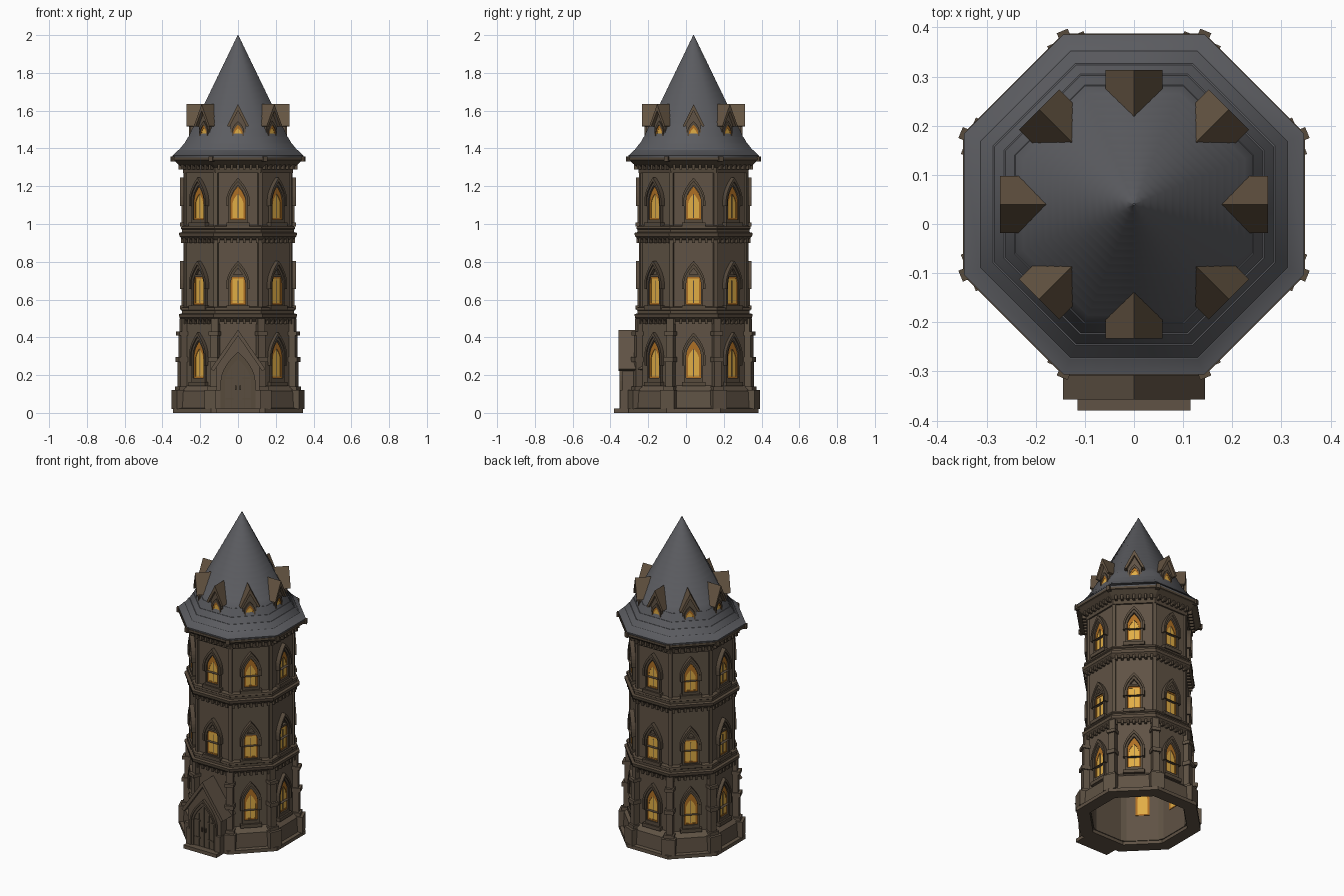
import bpy, bmesh, math
from mathutils import Matrix, Vector

if "Cube" in bpy.data.objects:
    bpy.data.objects.remove(bpy.data.objects["Cube"])

SIDE = math.pi / 4
TAN = math.tan(SIDE / 2)
CENTRE = Matrix.Translation((0, 0.04, 0))


def material(name, r, g, b):
    m = bpy.data.materials.new(name)
    m.use_nodes = True
    m.diffuse_color = (r, g, b, 1)
    m.node_tree.nodes["Principled BSDF"].inputs["Base Color"].default_value = (r, g, b, 1)
    return m


STONE = material("brown stone", 0.115, 0.085, 0.058)
TRIM = material("carved stone trim", 0.095, 0.069, 0.046)
SLATE = material("grey slate", 0.105, 0.107, 0.118)
WOOD = material("weathered wood", 0.13, 0.09, 0.055)
DOOR = material("door wood", 0.10, 0.075, 0.05)
AMBER = material("amber glow", 0.42, 0.16, 0.018)
GLOW = material("yellow glow", 0.75, 0.42, 0.06)


def facing(k):
    """Frame whose -y axis points out of tower side k."""
    return CENTRE @ Matrix.Rotation(k * SIDE, 4, "Z")


def finish(name, bm, mat, smooth=None):
    bmesh.ops.recalc_face_normals(bm, faces=bm.faces)
    mesh = bpy.data.meshes.new(name)
    bm.to_mesh(mesh)
    bm.free()
    mesh.materials.append(mat)
    ob = bpy.data.objects.new(name, mesh)
    bpy.context.collection.objects.link(ob)
    if smooth:
        bpy.ops.object.select_all(action="DESELECT")
        ob.select_set(True)
        bpy.context.view_layer.objects.active = ob
        bpy.ops.object.shade_smooth_by_angle(angle=math.radians(smooth))


def lathe(bm, profile, closed=True):
    """Sweep (apothem, z) points round the octagon."""
    rings = []
    for a, z in profile:
        rad = a / math.cos(SIDE / 2)
        rings.append([bm.verts.new(CENTRE @ Vector((rad * math.cos(SIDE * (k + .5)),
                      rad * math.sin(SIDE * (k + .5)), z))) for k in range(8)])
    pairs = list(zip(rings, rings[1:] + rings[:1]))
    for lo, hi in pairs if closed else pairs[:-1]:
        for k in range(8):
            j = (k + 1) % 8
            bm.faces.new((lo[k], lo[j], hi[j], hi[k]))


def prism(bm, pts, r0, r1, M):
    """Extrude an (x, z) outline outward from r0 to r1."""
    a = [bm.verts.new(M @ Vector((x, -r0, z))) for x, z in pts]
    b = [bm.verts.new(M @ Vector((x, -r1, z))) for x, z in pts]
    bm.faces.new(a)
    bm.faces.new(b[::-1])
    for i in range(len(pts)):
        bm.faces.new((a[i], a[i - 1], b[i - 1], b[i]))


def surround(bm, outer, inner, r0, r1, M):
    """Flat frame between two matching outlines."""
    loops = [[bm.verts.new(M @ Vector((x, -r, z))) for x, z in pts]
             for pts, r in ((outer, r0), (outer, r1), (inner, r1), (inner, r0))]
    for a, b in zip(loops, loops[1:] + loops[:1]):
        for i in range(len(a)):
            bm.faces.new((a[i], a[i - 1], b[i - 1], b[i]))


def box(bm, x0, x1, r0, r1, z0, z1, M):
    prism(bm, [(x0, z0), (x1, z0), (x1, z1), (x0, z1)], r0, r1, M)


def arch(w, z0, spring, apex, n=6):
    """Pointed arch outline."""
    rise = [(w * (1 - (i / n) ** 1.8), spring + (apex - spring) * i / n) for i in range(n)]
    return [(-w, z0), (w, z0)] + rise + [(0, apex)] + [(-x, z) for x, z in rise[::-1]]


# Hollow wall, open at the bottom
bm = bmesh.new()
lathe(bm, [(.285, .02), (.285, .5), (.28, .54), (.28, 1.32), (.265, 1.32), (.265, .02)])
finish("tower_wall", bm, STONE)

# Plinth with weathered top
bm = bmesh.new()
lathe(bm, [(.345, 0), (.345, .022), (.325, .026), (.32, .115), (.287, .145), (.27, .145), (.27, 0)])
finish("plinth", bm, STONE)

# String courses and cornice
bm = bmesh.new()
for z in (.505, .935):
    lathe(bm, [(.275, z - .02), (.29, z - .02), (.31, z), (.313, z + .018), (.297, z + .022),
               (.297, z + .036), (.303, z + .04), (.3, z + .052), (.275, z + .06)])
lathe(bm, [(.27, 1.27), (.29, 1.27), (.294, 1.3), (.315, 1.315), (.338, 1.335), (.348, 1.338),
           (.348, 1.352), (.27, 1.352)])
finish("string_courses", bm, TRIM)

# Small brackets below every course, and eave corner knobs
bm = bmesh.new()
for k in range(8):
    for z, r, h in ((.47, .302, .026), (.9, .302, .026), (1.288, .316, .036)):
        for i in range(-3, 4):
            box(bm, i * .034 - .007, i * .034 + .007, .275, r, z, z + h, facing(k))
    box(bm, -.012, .012, .35, .382, 1.33, 1.358, facing(k + .5))
finish("brackets", bm, TRIM)

# Corner buttresses on the ground floor
bm = bmesh.new()
for k in range(8):
    M = facing(k + .5)
    for w, r, z0, z1 in ((.04, .365, .02, .12), (.03, .348, .12, .14), (.02, .338, .14, .27),
                         (.027, .348, .27, .295), (.02, .334, .295, .41), (.027, .345, .41, .43)):
        box(bm, -w, w, .28, r, z0, z1, M)
    box(bm, -.02, .02, .28, .328, .43, .5, M)
    box(bm, -.011, .011, .28, .309, .54, .92, M)
    box(bm, -.011, .011, .28, .309, .99, 1.28, M)
finish("corner_buttresses", bm, STONE)

# Windows: hood, inner frame, glowing reveal and pane
hood, reveal, pane = bmesh.new(), bmesh.new(), bmesh.new()
FLOORS = (("arched", .15, .185, .36), ("square", .555, .575, .72), ("arched", .995, .025 + 1, 1.18))
for k in range(8):
    M = facing(k)
    for kind, sill, low, top in FLOORS:
        if k == 0 and sill < .5:
            continue
        head = .425 if sill < .5 else sill + .25
        spring = head - .12
        surround(hood, arch(.062, sill + .1, spring, head), arch(.051, sill + .1, spring, head - .02),
                 .275, .306, M)
        surround(hood, arch(.051, sill, spring, head - .02), arch(.039, low, spring, head - .04),
                 .275, .298, M)
        box(hood, -.062, .062, .275, .308, sill - .008, sill + .014, M)
        if kind == "arched":
            glass, core = arch(.039, low, spring, top + .02), arch(.029, low + .008, spring - .02, top - .02)
        else:
            glass, core = arch(.039, low, top, top + .001), arch(.03, low + .008, top - .01, top - .009)
            box(hood, -.039, .039, .275, .296, top, top + .012, M)
        surround(reveal, glass, core, .262, .289, M)
        prism(pane, core, .262, .286, M)
        box(hood, -.002, .002, .28, .288, low, top - .02, M)
finish("window_frames", hood, TRIM)
finish("window_reveals", reveal, AMBER)
finish("window_panes", pane, GLOW)

# Flared roof with shallow slate courses
bm = bmesh.new()
outline = [(.3, 1.348), (.344, 1.35), (.346, 1.362)]
flare = ((.345, 1.362), (.312, 1.392), (.284, 1.425), (.262, 1.46), (.24, 1.505))
for (a0, z0), (a1, z1) in zip(flare, flare[1:]):
    outline += [(a0, z0), (a1 + .003, z1)]
COURSES = 16
for i in range(COURSES):
    t, u = i / COURSES, (i + 1) / COURSES
    outline += [(.24 * (1 - t) + .001, 1.505 + .495 * t),
                (.24 * (1 - u) + .003, 1.505 + .495 * u - .002)]
outline[-1] = (.002, 2)
lathe(bm, outline, closed=False)
bmesh.ops.holes_fill(bm, edges=bm.edges, sides=8)
finish("slate_roof", bm, SLATE, 50)

# Dormers
walls, roofs, frames, reveal, pane = [bmesh.new() for _ in range(5)]
for k in range(8):
    M = facing(k)
    prism(walls, [(-.04, 1.4), (.04, 1.4), (.04, 1.53), (0, 1.605), (-.04, 1.53)], .15, .252, M)
    prism(roofs, [(-.058, 1.518), (-.045, 1.515), (0, 1.6), (.045, 1.515), (.058, 1.518), (0, 1.634)],
          .14, .273, M)
    surround(frames, arch(.032, 1.415, 1.49, 1.545), arch(.024, 1.425, 1.485, 1.525), .24, .26, M)
    box(frames, -.036, .036, .24, .264, 1.41, 1.424, M)
    core = arch(.018, 1.43, 1.478, 1.508)
    surround(reveal, arch(.024, 1.424, 1.485, 1.525), core, .25, .2555, M)
    prism(pane, core, .25, .254, M)
finish("dormer_walls", walls, STONE)
finish("dormer_roofs", roofs, WOOD)
finish("dormer_frames", frames, TRIM)
finish("dormer_reveals", reveal, AMBER)
finish("dormer_panes", pane, GLOW)

# Entrance porch, step and gable
M = facing(0)
bm = bmesh.new()
prism(bm, [(-.115, 0), (.115, 0), (.115, .255), (0, .415), (-.115, .255)], .27, .375, M)
box(bm, -.115, .115, .3, .42, 0, .022, M)
for s in (-1, 1):
    box(bm, s * .1 - .018, s * .1 + .018, .3, .39, .02, .12, M)
finish("porch", bm, STONE)
bm = bmesh.new()
prism(bm, [(-.145, .232), (-.128, .222), (0, .408), (.128, .222), (.145, .232), (0, .44)], .27, .397, M)
finish("porch_roof", bm, STONE)
bm = bmesh.new()
surround(bm, arch(.092, .022, .17, .325), arch(.082, .022, .17, .308), .36, .393, M)
surround(bm, arch(.082, .022, .17, .308), arch(.07, .022, .17, .285), .36, .386, M)
finish("door_surround", bm, TRIM)

# Double door with plank seams and handles
bm = bmesh.new()
prism(bm, arch(.07, .022, .17, .285), .36, .379, M)
finish("door", bm, DOOR)
bm = bmesh.new()
for x, top in ((-.035, .23), (0, .28), (.035, .23)):
    box(bm, x - .0015, x + .0015, .37, .382, .025, top, M)
for s in (-1, 1):
    box(bm, s * .012 - .004, s * .012 + .004, .37, .387, .12, .145, M)
    for z in (.07, .18):
        box(bm, s * .045 - .02, s * .045 + .02, .37, .382, z, z + .008, M)
finish("door_fittings", bm, TRIM)
